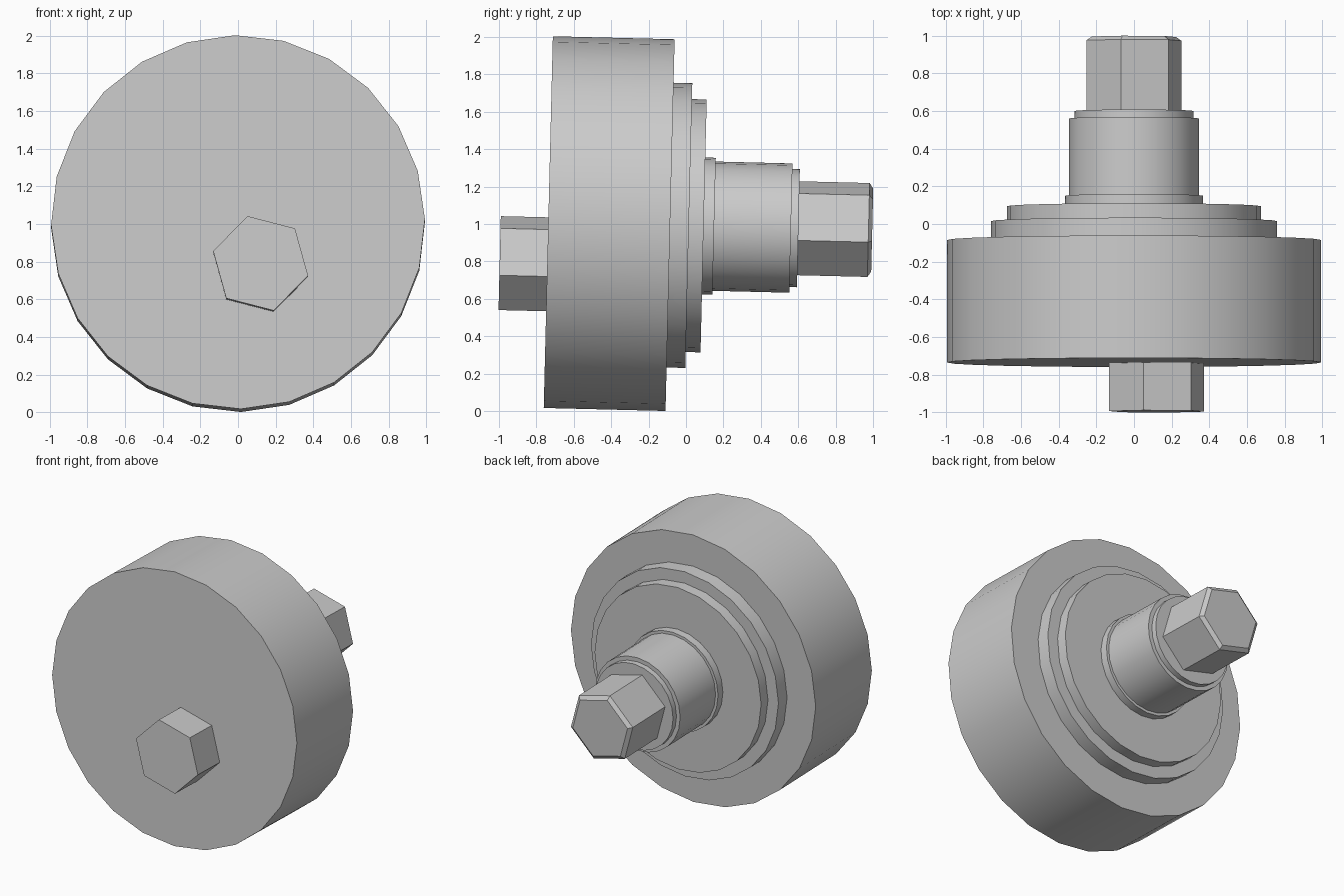
import bpy, bmesh, math
from mathutils import Matrix

if "Cube" in bpy.data.objects:
    bpy.data.objects.remove(bpy.data.objects["Cube"])

TILT = 0.0245                      # whole part leans slightly about x
PLACE = Matrix.Translation((0, 0, 0.992)) @ Matrix.Rotation(-TILT, 4, 'X')


def turned(name, profile, sides, start_deg, cx=0.0, cz=0.0, smooth=True):
    """Closed solid along the local y axis from (position, radius) pairs."""
    bm = bmesh.new()
    rings = []
    for s, r in profile:
        ring = []
        for i in range(sides):
            a = math.radians(start_deg) + 2 * math.pi * i / sides
            ring.append(bm.verts.new((cx + r * math.cos(a), s, cz + r * math.sin(a))))
        rings.append(ring)
    for a, b in zip(rings, rings[1:]):
        for i in range(sides):
            j = (i + 1) % sides
            bm.faces.new((a[i], a[j], b[j], b[i]))
    bm.faces.new(rings[0])
    bm.faces.new(rings[-1])
    bmesh.ops.recalc_face_normals(bm, faces=bm.faces[:])
    bm.transform(PLACE)
    me = bpy.data.meshes.new(name)
    bm.to_mesh(me)
    bm.free()
    ob = bpy.data.objects.new(name, me)
    bpy.context.collection.objects.link(ob)
    if smooth:
        bpy.ops.object.select_all(action='DESELECT')
        ob.select_set(True)
        bpy.context.view_layer.objects.active = ob
        bpy.ops.object.shade_smooth_by_angle(angle=math.radians(30))
    return ob


# Large disc with two shallow shoulders on the back
turned("stepped_disc", [(-0.735, 0.992), (-0.085, 0.992),
                        (-0.085, 0.76), (0.015, 0.76),
                        (0.015, 0.675), (0.094, 0.675)], 24, 0.9)

# Collar, round shaft and small end ring
turned("shaft", [(0.08, 0.365), (0.15, 0.365),
                 (0.15, 0.345), (0.56, 0.345),
                 (0.56, 0.315), (0.60, 0.315)], 24, 0.9)

# Chamfered hexagonal drive end on the axis
turned("hex_drive", [(0.58, 0.26), (0.974, 0.26), (0.994, 0.23)],
       6, 45.5, smooth=False)

# Off-centre hexagonal crank pin on the front face
turned("hex_pin", [(-0.989, 0.26), (-0.715, 0.26)],
       6, 45.5, cx=0.12, cz=-0.225, smooth=False)
